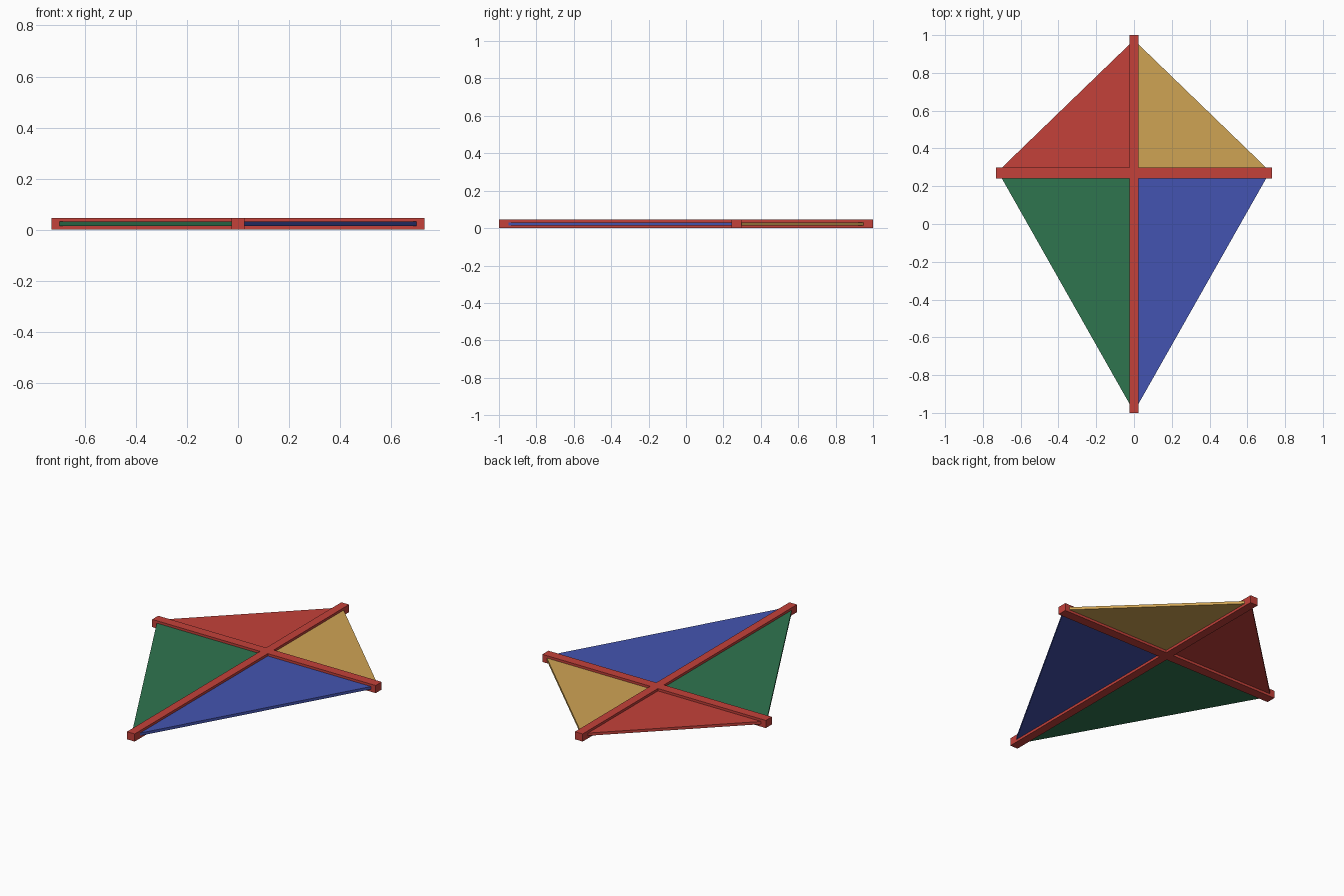
import bpy, bmesh

if "Cube" in bpy.data.objects:
    bpy.data.objects.remove(bpy.data.objects["Cube"])

def mat(name, rgb):
    lin = [((c / 255 + 0.055) / 1.055) ** 2.4 for c in rgb]
    m = bpy.data.materials.new(name)
    m.diffuse_color = (*lin, 1)
    m.use_nodes = True
    m.node_tree.nodes["Principled BSDF"].inputs["Base Color"].default_value = m.diffuse_color
    return m

red = mat("red", (196, 65, 58))
gold = mat("gold", (207, 164, 84))
green = mat("green", (47, 117, 79))
blue = mat("blue", (68, 84, 177))

def prism(name, outline, z0, z1, material):
    """Extrude a flat outline between two heights."""
    bm = bmesh.new()
    face = bm.faces.new([bm.verts.new((x, y, z0)) for x, y in outline])
    ext = bmesh.ops.extrude_face_region(bm, geom=[face])
    for g in ext["geom"]:
        if isinstance(g, bmesh.types.BMVert):
            g.co.z = z1
    bmesh.ops.recalc_face_normals(bm, faces=bm.faces[:])
    me = bpy.data.meshes.new(name)
    bm.to_mesh(me)
    bm.free()
    me.materials.append(material)
    ob = bpy.data.objects.new(name, me)
    bpy.context.collection.objects.link(ob)
    return ob

W, S = 0.025, 0.73          # spine half width, crossbar half span
Y0, Y1 = 0.242, 0.298       # crossbar edges
TOP = 0.045

# Cross-shaped frame: long spine and crossbar in one piece
right = [(W, -1), (W, Y0), (S, Y0), (S, Y1), (W, Y1), (W, 1)]
left = [(-x, y) for x, y in reversed(right)]
prism("cross_frame", right + left, 0, TOP, red)

# Four thin sail panels, one in each quarter of the frame
def sail(name, side, y_bar, y_tip, material):
    pts = [(side * W, y_bar), (side * 0.70, y_bar), (side * W, y_tip)]
    prism(name, pts, 0.015, 0.031, material)

sail("upper_left_sail", -1, Y1, 0.95, red)
sail("upper_right_sail", 1, Y1, 0.95, gold)
sail("lower_left_sail", -1, Y0, -0.95, green)
sail("lower_right_sail", 1, Y0, -0.95, blue)
